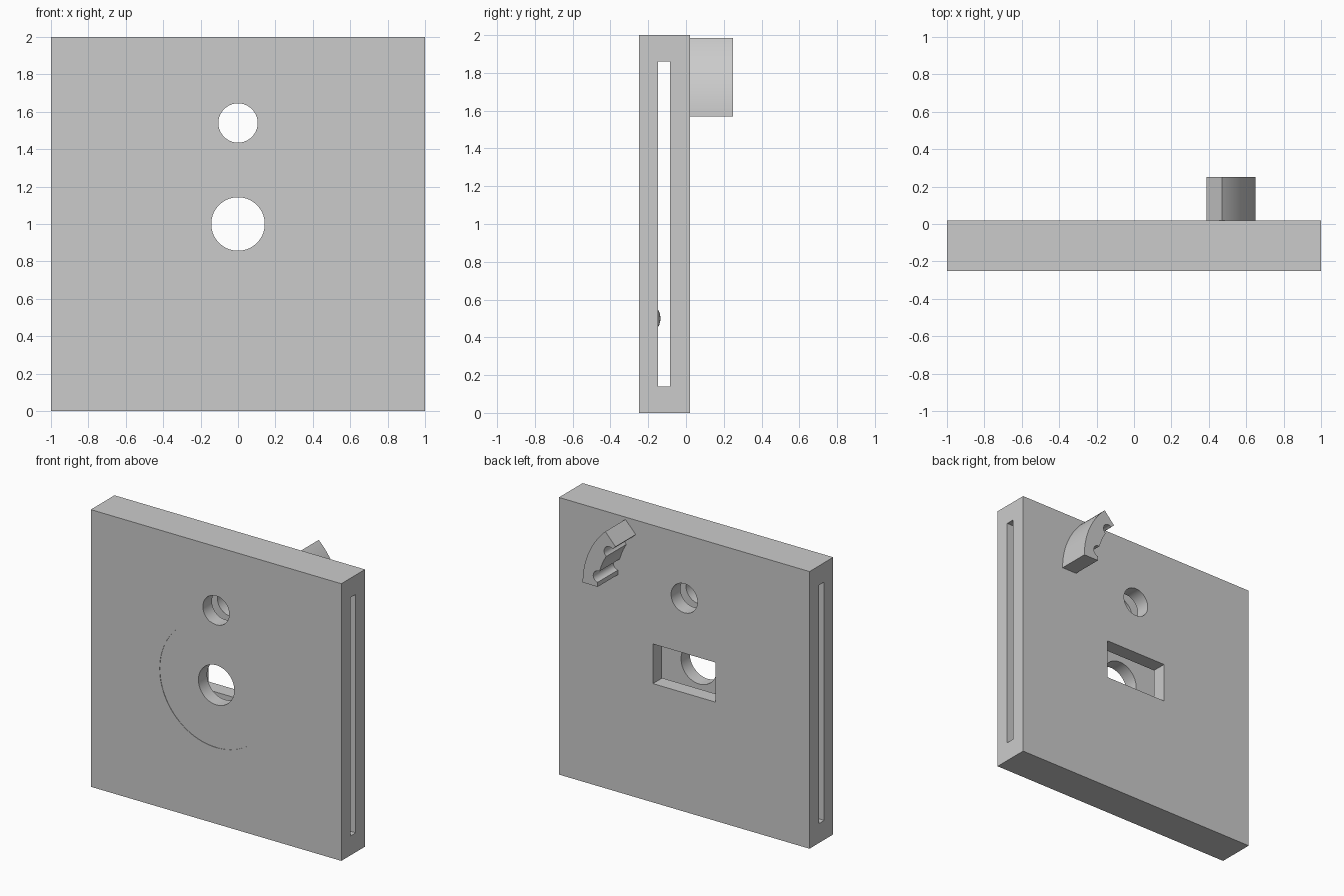
import bpy, bmesh, math
from mathutils import Vector

if "Cube" in bpy.data.objects:
    bpy.data.objects.remove(bpy.data.objects["Cube"])


def box(name, x0, x1, y0, y1, z0, z1):
    bpy.ops.mesh.primitive_cube_add(size=1, location=((x0 + x1) / 2, (y0 + y1) / 2, (z0 + z1) / 2))
    ob = bpy.context.object
    ob.name = name
    ob.scale = (x1 - x0, y1 - y0, z1 - z0)
    bpy.ops.object.transform_apply(location=False, rotation=False, scale=True)
    return ob


def rod(name, r, y0, y1, z):
    bpy.ops.mesh.primitive_cylinder_add(vertices=96, radius=r, depth=y1 - y0,
                                        location=(0, (y0 + y1) / 2, z), rotation=(math.pi / 2, 0, 0))
    ob = bpy.context.object
    ob.name = name
    return ob


def cut(target, cutter):
    mod = target.modifiers.new("cut", 'BOOLEAN')
    mod.operation, mod.solver, mod.object = 'DIFFERENCE', 'EXACT', cutter
    bpy.context.view_layer.objects.active = target
    bpy.ops.object.modifier_apply(modifier=mod.name)
    bpy.data.objects.remove(cutter, do_unlink=True)


def smooth(ob):
    bpy.ops.object.select_all(action='DESELECT')
    ob.select_set(True)
    bpy.context.view_layer.objects.active = ob
    bpy.ops.object.shade_smooth_by_angle(angle=math.radians(30))


# Housing plate: side-to-side slot, two round holes, rear window, faint front recess
plate = box("housing_plate", -1, 1, -0.25, 0.02, 0, 2)
cut(plate, box("slot_cutter", -1.2, 1.2, -0.148, -0.086, 0.14, 1.86))
cut(plate, rod("recess_cutter", 0.45, -0.35, -0.247, 1.0))
cut(plate, rod("main_hole_cutter", 0.143, -0.4, -0.1, 1.0))
cut(plate, rod("small_hole_cutter", 0.105, -0.4, 0.2, 1.54))
cut(plate, box("window_cutter", -0.25, 0.25, -0.1, 0.2, 0.857, 1.143))
smooth(plate)

# Detent bump: shallow dome on the front wall of the slot
bpy.ops.mesh.primitive_uv_sphere_add(segments=32, ring_count=16, radius=0.09, location=(0, -0.225, 0.5))
bump = bpy.context.object
bump.name = "detent_bump"
cut(bump, box("dome_cutter", -0.2, 0.2, -0.5, -0.15, 0.3, 0.7))
smooth(bump)

# Rear clip: arc segment with two rounded notches on its inner side
CX, CZ, R_OUT, R_IN, SPAN = 0.082, 1.568, 0.568, 0.448, 47
NOTCH_R = 0.042


def polar(r, deg):
    a = math.radians(deg)
    return Vector((CX + r * math.cos(a), CZ + r * math.sin(a)))


outline = [polar(R_OUT, SPAN * i / 24) for i in range(25)]
half = math.degrees(2 * math.asin(NOTCH_R / 2 / R_IN))
start = SPAN
for centre in (37.5, 9.5):
    stop = centre + half
    outline += [polar(R_IN, start + (stop - start) * i / 8) for i in range(8)]
    c = polar(R_IN, centre)
    for i in range(13):
        a = math.radians(centre + 90 - 180 * i / 12)
        outline.append(c + NOTCH_R * Vector((math.cos(a), math.sin(a))))
    start = centre - half
outline += [polar(R_IN, start * (1 - i / 3)) for i in range(1, 4)]

bm = bmesh.new()
face = bm.faces.new([bm.verts.new((p.x, 0.02, p.y)) for p in outline])
ext = bmesh.ops.extrude_face_region(bm, geom=[face])
verts = [g for g in ext["geom"] if isinstance(g, bmesh.types.BMVert)]
bmesh.ops.translate(bm, verts=verts, vec=(0, 0.23, 0))
bmesh.ops.recalc_face_normals(bm, faces=bm.faces)
mesh = bpy.data.meshes.new("rear_clip")
bm.to_mesh(mesh)
bm.free()
clip = bpy.data.objects.new("rear_clip", mesh)
bpy.context.collection.objects.link(clip)
smooth(clip)
